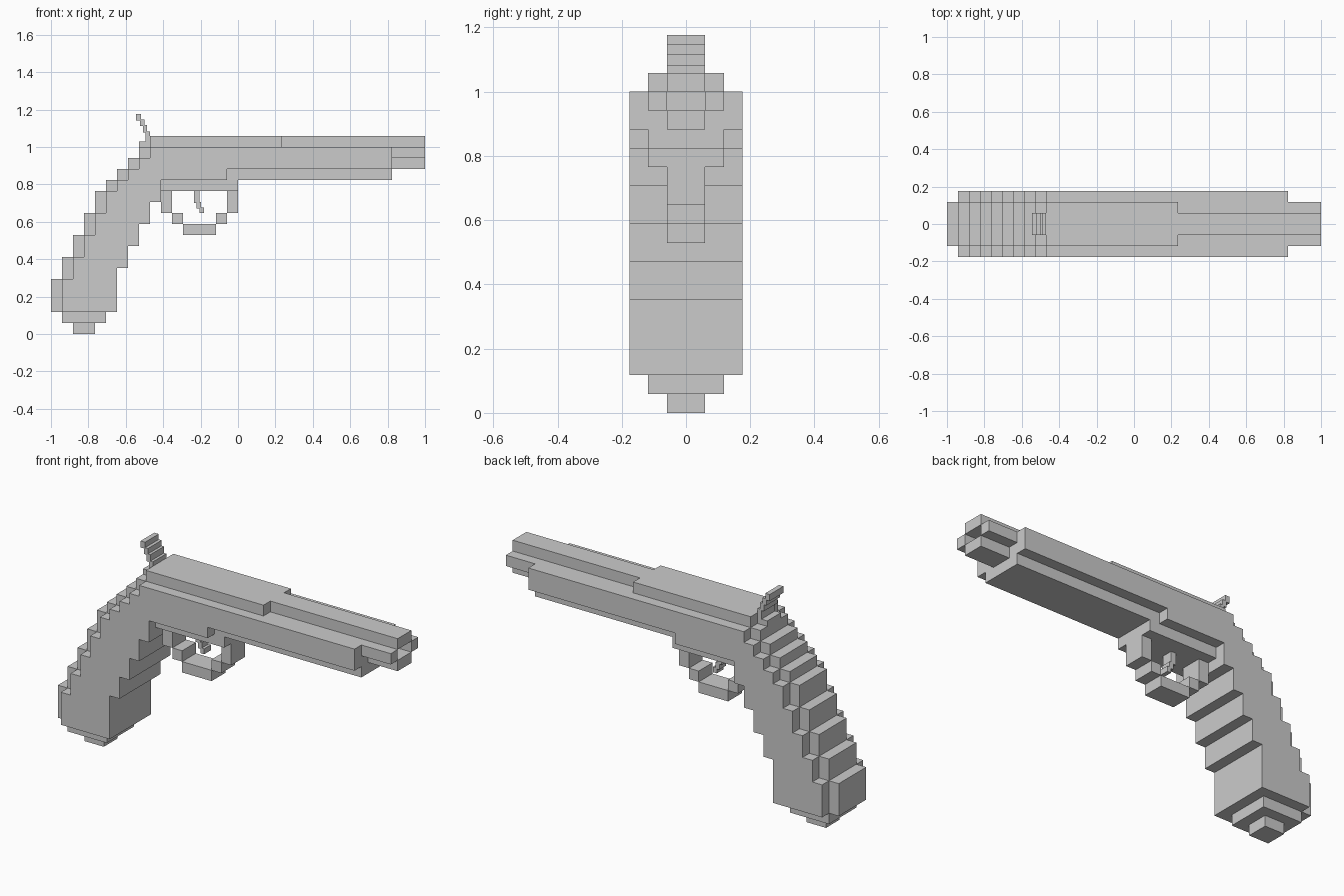
import bpy

if "Cube" in bpy.data.objects:
    bpy.data.objects.remove(bpy.data.objects["Cube"])

U = 2 / 34  # one block of the model


def prism(name, outline, half, y=0):
    """Extrude an x-z outline (in blocks) to y - half .. y + half."""
    n = len(outline)
    verts = [(x * U, (y + s * half) * U, z * U) for s in (-1, 1) for x, z in outline]
    faces = [tuple(range(n)), tuple(reversed(range(n, 2 * n)))]
    faces += [(i, i + n, (i + 1) % n + n, (i + 1) % n) for i in range(n)]
    mesh = bpy.data.meshes.new(name)
    mesh.from_pydata(verts, [], faces)
    mesh.update()
    obj = bpy.data.objects.new(name, mesh)
    bpy.context.collection.objects.link(obj)
    return obj


def block(name, x0, x1, z0, z1, half, y=0):
    return prism(name, [(x0, z0), (x1, z0), (x1, z1), (x0, z1)], half, y)


# Stepped back of the grip: rear x, bottom z, top z
steps = [(-17, 2, 5), (-16, 5, 7), (-15, 7, 9), (-14, 9, 11), (-13, 11, 13),
         (-12, 13, 14), (-11, 14, 15), (-10, 15, 16), (-9, 16, 17)]

# Wide body: stepped grip and barrel sides in one outline
body = [(-11, 2), (-11, 6), (-10, 6), (-10, 8), (-9, 8), (-9, 10), (-8, 10),
        (-8, 12), (-7, 12), (-7, 14), (-1, 14), (-1, 15), (14, 15)]
body += [(14, 17)]
for x, z0, z1 in reversed(steps):
    body += [(x + 1, z1), (x + 1, z0)]
prism("grip_and_barrel_body", body, 3)

# Narrower strip along the back of the grip
for i, (x, z0, z1) in enumerate(steps):
    block(f"backstrap_{i + 1}", x, x + 1, z0, z1, 2)
block("hammer_seat", -9, -8, 17, 17.5, 1)

# Butt of the grip
block("butt_upper", -16, -12, 1, 2, 2)
block("butt_lower", -15, -13, 0, 1, 1)

# Underside and top of the barrel
prism("barrel_underside", [(-7, 13), (0, 13), (0, 14), (14, 14), (14, 15),
                           (-1, 15), (-1, 14), (-7, 14)], 2)
block("receiver_top", -8, 4, 17, 18, 2)
block("barrel_rib", 4, 17, 17, 18, 1)

# Muzzle blocks around the open bore
block("muzzle_bottom", 14, 17, 15, 16, 1)
for side, y in (("front", -1.5), ("back", 1.5)):
    block(f"muzzle_{side}", 14, 17, 16, 17, 0.5, y)

# Trigger guard
guard = [(-7, -6, 11, 13), (-6, -5, 10, 11), (-5, -2, 9, 10),
         (-2, -1, 10, 11), (-1, 0, 11, 13)]
for i, (x0, x1, z0, z1) in enumerate(guard):
    block(f"trigger_guard_{i + 1}", x0, x1, z0, z1, 1)

# Trigger and hammer, each a thin staircase
prism("trigger", [(-4, 13), (-4, 11.9), (-3.75, 11.9), (-3.75, 11.4), (-3.5, 11.4),
                  (-3.5, 11), (-3.1, 11), (-3.1, 11.5), (-3.35, 11.5),
                  (-3.35, 12), (-3.5, 12), (-3.5, 13)], 0.5)
prism("hammer", [(-8.4, 17.5), (-8, 17.5), (-8, 18.4), (-8.25, 18.4), (-8.25, 19),
                 (-8.5, 19), (-8.5, 19.5), (-8.8, 19.5), (-8.8, 20), (-9.25, 20),
                 (-9.25, 19.4), (-8.9, 19.4), (-8.9, 18.9), (-8.65, 18.9),
                 (-8.65, 18.3), (-8.4, 18.3)], 1)
